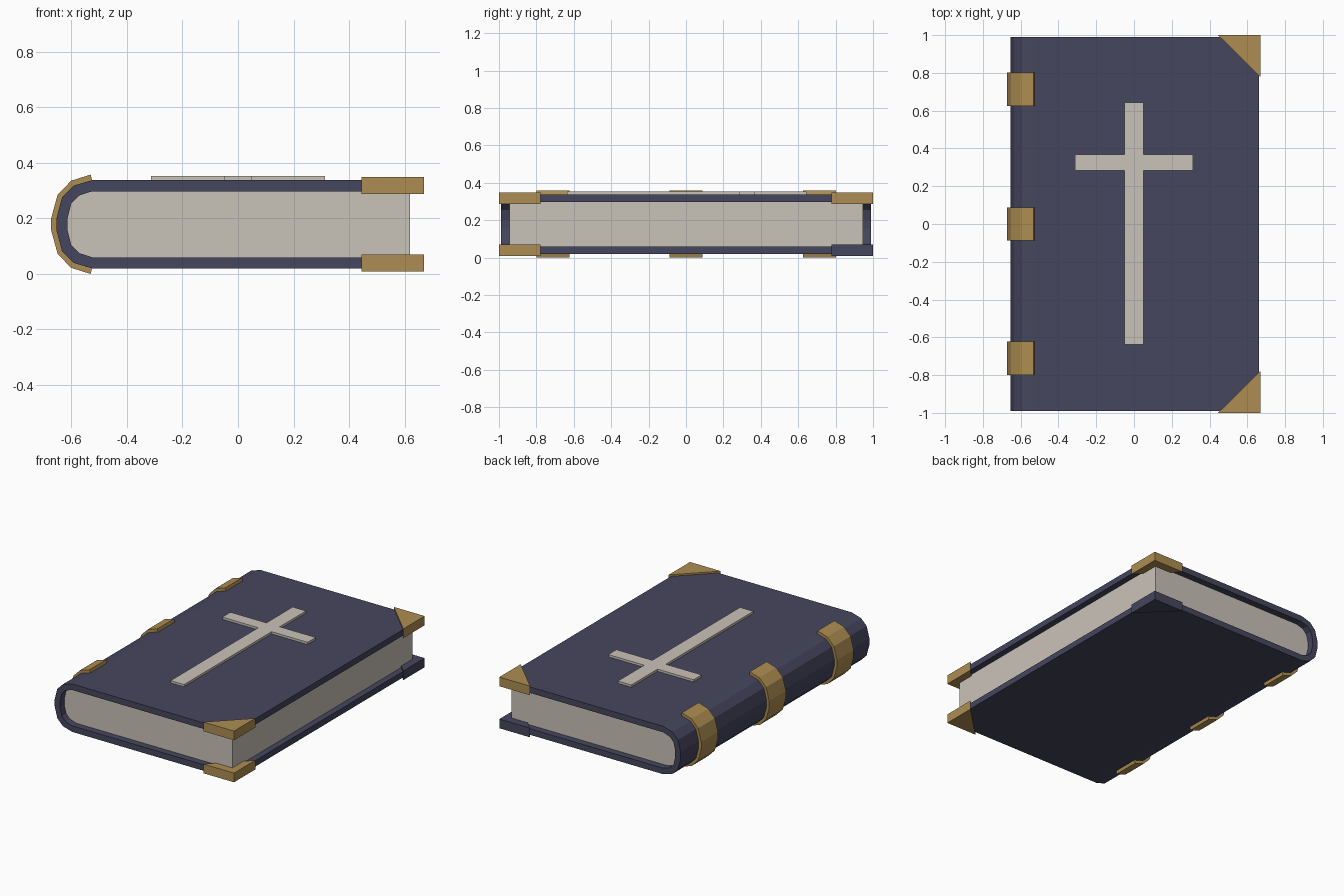
import bpy
import bmesh

if "Cube" in bpy.data.objects:
    bpy.data.objects.remove(bpy.data.objects["Cube"])


def material(name, rgb):
    m = bpy.data.materials.new(name)
    m.diffuse_color = (*rgb, 1)
    m.use_nodes = True
    m.node_tree.nodes["Principled BSDF"].inputs["Base Color"].default_value = m.diffuse_color
    return m


NAVY = material("navy leather", (0.061, 0.061, 0.112))
GOLD = material("aged gold", (0.423, 0.27, 0.084))
CREAM = material("cream paper", (0.591, 0.546, 0.485))
MID_Z = 0.182


def prism(name, outline, direction, mat):
    """Extrude a closed 3D outline along a direction."""
    bm = bmesh.new()
    face = bm.faces.new([bm.verts.new(p) for p in outline])
    new = bmesh.ops.extrude_face_region(bm, geom=[face])["geom"]
    verts = [v for v in new if isinstance(v, bmesh.types.BMVert)]
    bmesh.ops.translate(bm, verts=verts, vec=direction)
    # the starting face is kept as the end cap
    bmesh.ops.recalc_face_normals(bm, faces=bm.faces)
    mesh = bpy.data.meshes.new(name)
    bm.to_mesh(mesh)
    bm.free()
    mesh.materials.append(mat)
    obj = bpy.data.objects.new(name, mesh)
    bpy.context.collection.objects.link(obj)
    return obj


def along_y(name, profile, y0, y1, mat):
    return prism(name, [(x, y0, z) for x, z in profile], (0, y1 - y0, 0), mat)


def along_z(name, shape, z0, z1, mat):
    return prism(name, [(x, y, z0) for x, y in shape], (0, 0, z1 - z0), mat)


def spine(half):
    """Mirror a half curve (x, height from middle) into a full rounded spine."""
    top = [(x, MID_Z + h) for x, h in half]
    return top + [(x, 2 * MID_Z - z) for x, z in reversed(top)]


# Rounded spine curves, from the top edge to the middle
inner = [(-0.525, 0.119), (-0.572, 0.104), (-0.601, 0.075), (-0.614, 0.022)]
outer = [(-0.525, 0.159), (-0.593, 0.139), (-0.634, 0.098), (-0.654, 0.022)]
strap_out = [(-0.531, 0.179), (-0.601, 0.157), (-0.650, 0.107), (-0.673, 0.022)]
strap_in = [(-0.525, 0.155), (-0.590, 0.135), (-0.630, 0.095), (-0.650, 0.022)]

# Cover: one wrapped shell open on the right
shell = spine([(0.661, 0.159)] + outer) + spine([(0.661, 0.119)] + inner)[::-1]
along_y("cover", shell, -0.99, 0.99, NAVY)

# Page block
along_y("pages", spine([(0.62, 0.119)] + inner), -0.945, 0.945, CREAM)

# Spine straps
for i, y in enumerate((-0.711, 0.0, 0.713)):
    along_y(f"spine_strap_{i + 1}", spine(strap_out) + spine(strap_in)[::-1],
            y - 0.088, y + 0.088, GOLD)

# Corner guards: the lower back one is leather coloured
for level, z0, z1 in (("lower", 0.012, 0.073), ("upper", 0.291, 0.352)):
    for side, s in (("front", -1), ("back", 1)):
        mat = NAVY if (level, side) == ("lower", "back") else GOLD
        along_z(f"{level}_{side}_corner_guard",
                [(0.445, s), (0.671, s), (0.671, s * 0.777)], z0, z1, mat)

# Raised cross on the front cover
w, a, b0, b1, y0, y1 = 0.049, 0.313, 0.283, 0.368, -0.637, 0.644
right = [(w, y0), (w, b0), (a, b0), (a, b1), (w, b1), (w, y1)]
along_z("cover_cross", right + [(-x, y) for x, y in reversed(right)],
        0.335, 0.356, CREAM)

# Rest the straps exactly on the ground
low = min(v.co.z for o in bpy.data.objects for v in o.data.vertices)
for o in bpy.data.objects:
    o.location.z -= low
